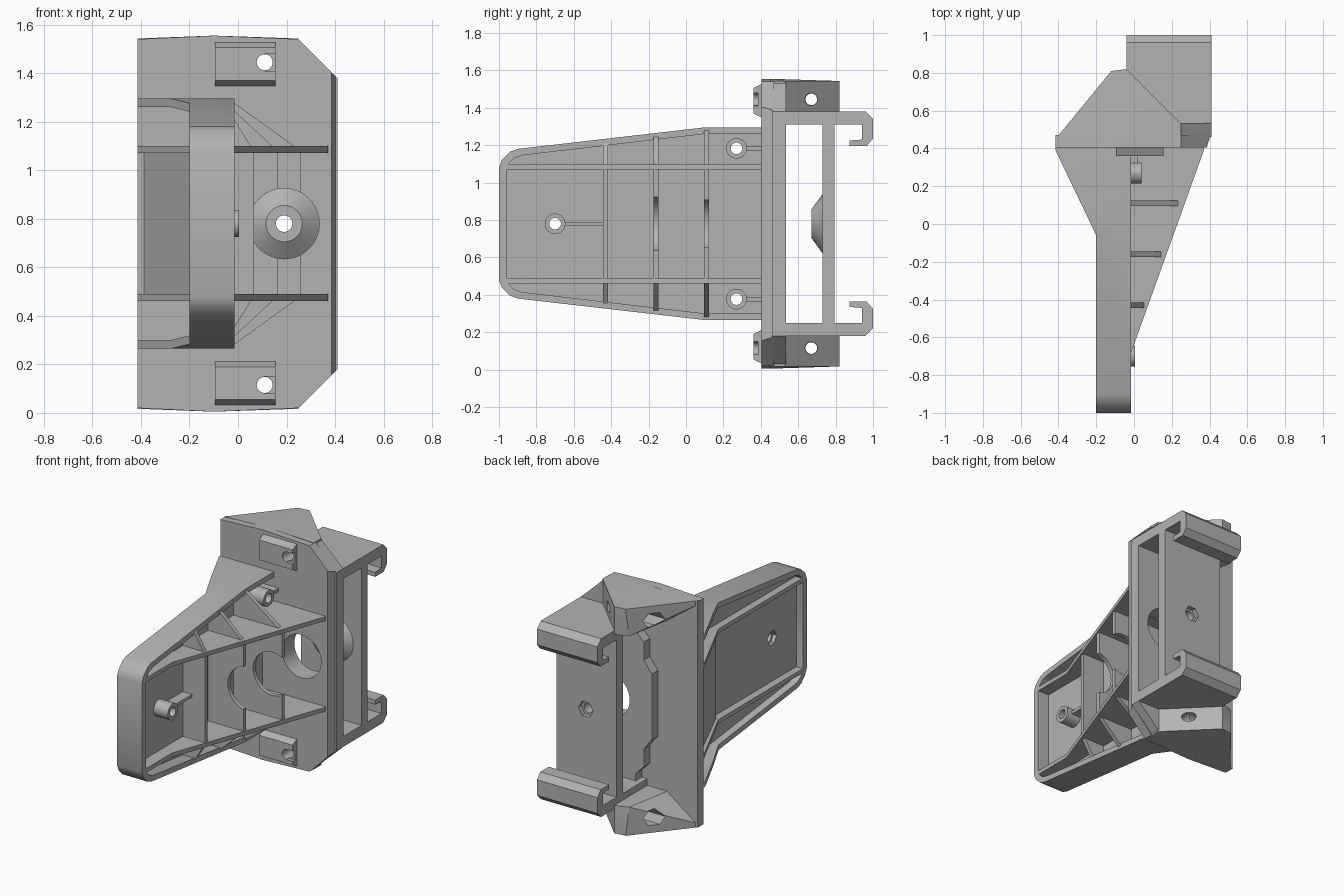
import bpy, bmesh, math
from mathutils import Vector

if "Cube" in bpy.data.objects:
    bpy.data.objects.remove(bpy.data.objects["Cube"])

MID = 0.78  # height of the symmetry plane

grey = bpy.data.materials.new("matte_grey")
grey.use_nodes = True
grey.diffuse_color = (0.45, 0.45, 0.45, 1)
grey.node_tree.nodes["Principled BSDF"].inputs["Base Color"].default_value = (0.45, 0.45, 0.45, 1)


def to_3d(axis, p, d):
    u, v = p
    return {"x": (d, u, v), "y": (u, d, v), "z": (u, v, d)}[axis]


def finish(name, bm):
    bmesh.ops.recalc_face_normals(bm, faces=bm.faces)
    mesh = bpy.data.meshes.new(name)
    bm.to_mesh(mesh)
    bm.free()
    obj = bpy.data.objects.new(name, mesh)
    bpy.context.collection.objects.link(obj)
    mesh.materials.append(grey)
    return obj


def loft(name, axis, lower, a, upper, b):
    bm = bmesh.new()
    low = [bm.verts.new(to_3d(axis, p, a)) for p in lower]
    top = [bm.verts.new(to_3d(axis, p, b)) for p in upper]
    bm.faces.new(low)
    bm.faces.new(top)
    n = len(low)
    for i in range(n):
        j = (i + 1) % n
        bm.faces.new((low[i], low[j], top[j], top[i]))
    return finish(name, bm)


def prism(name, axis, pts, a, b):
    return loft(name, axis, pts, a, pts, b)


def ring(c, r, n=32):
    return [(c[0] + r * math.cos(math.tau * i / n), c[1] + r * math.sin(math.tau * i / n))
            for i in range(n)]


def rod(name, axis, c, r, a, b, n=32):
    return prism(name, axis, ring(c, r, n), a, b)


def rect(u0, u1, v0, v1):
    return [(u0, v0), (u1, v0), (u1, v1), (u0, v1)]


def sym(half):
    """Mirror (u, height above middle) points into a closed outline."""
    return [(u, MID + h) for u, h in half] + [(u, MID - h) for u, h in reversed(half)]


def cut(obj, *cutters):
    for c in cutters:
        c.hide_render = True
        mod = obj.modifiers.new("cut", "BOOLEAN")
        mod.operation = "DIFFERENCE"
        mod.solver = "EXACT"
        mod.object = c
        bpy.context.view_layer.objects.active = obj
        bpy.ops.object.modifier_apply(modifier=mod.name)
        bpy.data.objects.remove(c)
    return obj


def bore():
    return rod("bore_cutter", "y", (0.19, MID), 0.145, -0.3, 0.6, 48)


def rib_height(y):
    return -0.015 + (y + 0.68) * 0.36


# Arm: rim wall following the tapered outline, flared towards the plate
outer = sym([(0.43, 0.515), (0.1, 0.515), (-0.9, 0.4), (-0.94, 0.385), (-0.985, 0.34), (-1, 0.3)])
inner = sym([(0.5, 0.48), (0.1, 0.48), (-0.88, 0.365), (-0.92, 0.35), (-0.95, 0.32), (-0.96, 0.28)])
rim = prism("arm_rim", "x", outer, -0.415, -0.015)
cut(rim,
    prism("rim_inner_cutter", "x", inner, -0.6, 0.2),
    prism("rim_flare_cutter", "z", [(-0.8, -1.2), (-0.2, -1.2), (-0.2, -0.06), (-0.42, 0.4),
                                    (-0.42, 0.6), (-0.8, 0.6)], -0.1, 1.7))

# Arm floor with its screw holes and hexagonal nut seat
tip_screw = (-0.7, MID)
floor_pts = sym([(0.43, 0.5), (0.1, 0.5), (-0.9, 0.385), (-0.98, 0.29)])
arm_floor = prism("arm_floor", "x", floor_pts, -0.15, -0.1)
side_screws = [(0.27, MID + s * 0.403) for s in (1, -1)]
for c in [tip_screw] + side_screws:
    cut(arm_floor, rod("hole_cutter", "x", c, 0.031, -0.5, 0.5))
cut(arm_floor, rod("nut_cutter", "x", tip_screw, 0.05, -0.2, -0.125, 6))

# Hollow screw bosses
for c, top in [(tip_screw, 0.005)] + [(c, 0.04) for c in side_screws]:
    cut(rod("screw_boss", "x", c, 0.055, -0.12, top),
        rod("hole_cutter", "x", c, 0.031, -0.5, 0.5))
prism("tip_boss_rib", "z", rect(-0.12, -0.03, -0.65, -0.43), MID - 0.01, MID + 0.01)
for c in side_screws:
    prism("side_boss_rib", "z", rect(-0.12, 0.02, 0.32, 0.43), c[1] - 0.012, c[1] + 0.012)

# Long ribs: triangular on the open side, flared on the closed side
long_rib = [(-0.2, -0.97), (-0.015, -0.97), (-0.015, -0.68), (0.37, 0.39), (0.37, 0.43),
            (-0.415, 0.43), (-0.415, 0.4), (-0.2, -0.06)]
for s in (1, -1):
    z = MID + s * 0.305
    prism("long_rib", "z", long_rib, z - 0.014, z + 0.014)

# Sloped web closing the flare between the long ribs
prism("flare_web", "z", [(-0.18, -0.06), (-0.39, 0.41), (-0.34, 0.41), (-0.13, -0.06)],
      MID - 0.3, MID + 0.3)

# Cross ribs, lower towards the rim and cleared around the central bore
for y in (-0.43, -0.16, 0.11):
    h, w = rib_height(y) - 0.01, 0.38 + (y + 0.92) * 0.1176
    pts = [(-0.12, MID - w), (-0.02, MID - w), (h, MID - 0.3), (h, MID + 0.3),
           (-0.02, MID + w), (-0.12, MID + w)]
    cut(prism("cross_rib", "y", pts, y - 0.014, y + 0.014), bore())

# Mounting plate and its thicker backing layer
screw_x, screw_h = 0.11, 0.665


def plate_holes():
    return [rod("hole_cutter", "y", (screw_x, MID + s * screw_h), 0.033, 0.2, 1) for s in (1, -1)]


plate_pts = sym([(-0.415, 0.76), (-0.1, 0.775), (0.25, 0.76), (0.385, 0.625)])
plate_back = sym([(-0.415, 0.76), (-0.1, 0.775), (0.25, 0.76), (0.405, 0.605)])
cut(loft("mounting_plate", "y", plate_pts, 0.405, plate_back, 0.47), bore(), *plate_holes())
back_pts = sym([(-0.12, 0.22), (-0.06, 0.3), (-0.06, 0.42), (0.0, 0.48), (0.0, 0.75),
                (0.25, 0.75), (0.41, 0.6)])
cut(prism("plate_backing", "y", back_pts, 0.46, 0.535), bore(), *plate_holes())

# Rear plate with conical boss, bore and nut seat
centre = (0.19, MID)
rear = prism("rear_plate", "y", rect(-0.04, 0.41, 0.2, 1.36), 0.73, 0.795)
cut(rear, rod("hole_cutter", "y", centre, 0.034, 0.5, 1),
    rod("nut_cutter", "y", centre, 0.055, 0.765, 1, 6))
cone = loft("rear_boss", "y", ring(centre, 0.075), 0.67, ring(centre, 0.165), 0.735)
cut(cone, rod("hole_cutter", "y", centre, 0.034, 0.5, 1))

for s in (1, -1):
    # Frame bar continuing into a rail hook
    hook = [(0.46, 0.6), (0.96, 0.6), (1, 0.56), (1, 0.455), (0.965, 0.415), (0.875, 0.415),
            (0.875, 0.445), (0.94, 0.45), (0.94, 0.53), (0.46, 0.53)]
    prism("rail_hook", "x", [(y, MID + s * h) for y, h in hook], -0.04, 0.41)

    # End cap: wedge from plate to frame, thinning to its outer edge
    cap = [(-0.415, 0.45), (-0.12, 0.81), (-0.04, 0.82), (0.25, 0.53), (0.25, 0.45)]
    block = [(-0.19, 0.46), (-0.13, 0.79), (-0.04, 0.82), (0.25, 0.53), (0.25, 0.46)]
    levels = [(cap, 0.74), (cap, 0.763), (block, 0.575)]
    bm = bmesh.new()
    for pts, h in levels:
        for x, y in pts:
            bm.verts.new((x, y, MID + s * h))
    bm.verts.new(Vector((-0.1, 0.45, MID + s * 0.775)))
    hull = bmesh.ops.convex_hull(bm, input=bm.verts)
    loose = {v for v in hull["geom_interior"] if isinstance(v, bmesh.types.BMVert)}
    bmesh.ops.delete(bm, geom=list(loose), context="VERTS")
    end_cap = finish("end_cap", bm)
    side = (0.67, MID + s * screw_h)
    cut(end_cap,
        rod("hole_cutter", "x", side, 0.031, -0.6, 0.6),
        rod("nut_cutter", "x", side, 0.055, -0.6, -0.12, 6),
        rod("hole_cutter", "y", (screw_x, side[1]), 0.033, 0.2, 1))

    # Front pad with chamfered edges around the screw hole
    z0, z1 = sorted((MID + s * 0.565, MID + s * 0.75))
    pad = loft("front_pad", "y", rect(-0.095, 0.155, z0 + 0.025, z1 - 0.025), 0.36,
               rect(-0.095, 0.155, z0, z1), 0.41)
    cut(pad, rod("hole_cutter", "y", (screw_x, side[1]), 0.033, 0.2, 1),
        prism("notch_cutter", "y", rect(screw_x, 0.3, side[1] - 0.035, side[1] + 0.035), 0.3, 0.385))

# Smooth the round parts while keeping edges crisp
bpy.ops.object.select_all(action="DESELECT")
for obj in bpy.context.collection.objects:
    if obj.type == "MESH" and grey.name in obj.data.materials:
        obj.select_set(True)
        bpy.context.view_layer.objects.active = obj
bpy.ops.object.shade_smooth_by_angle(angle=math.radians(25))
